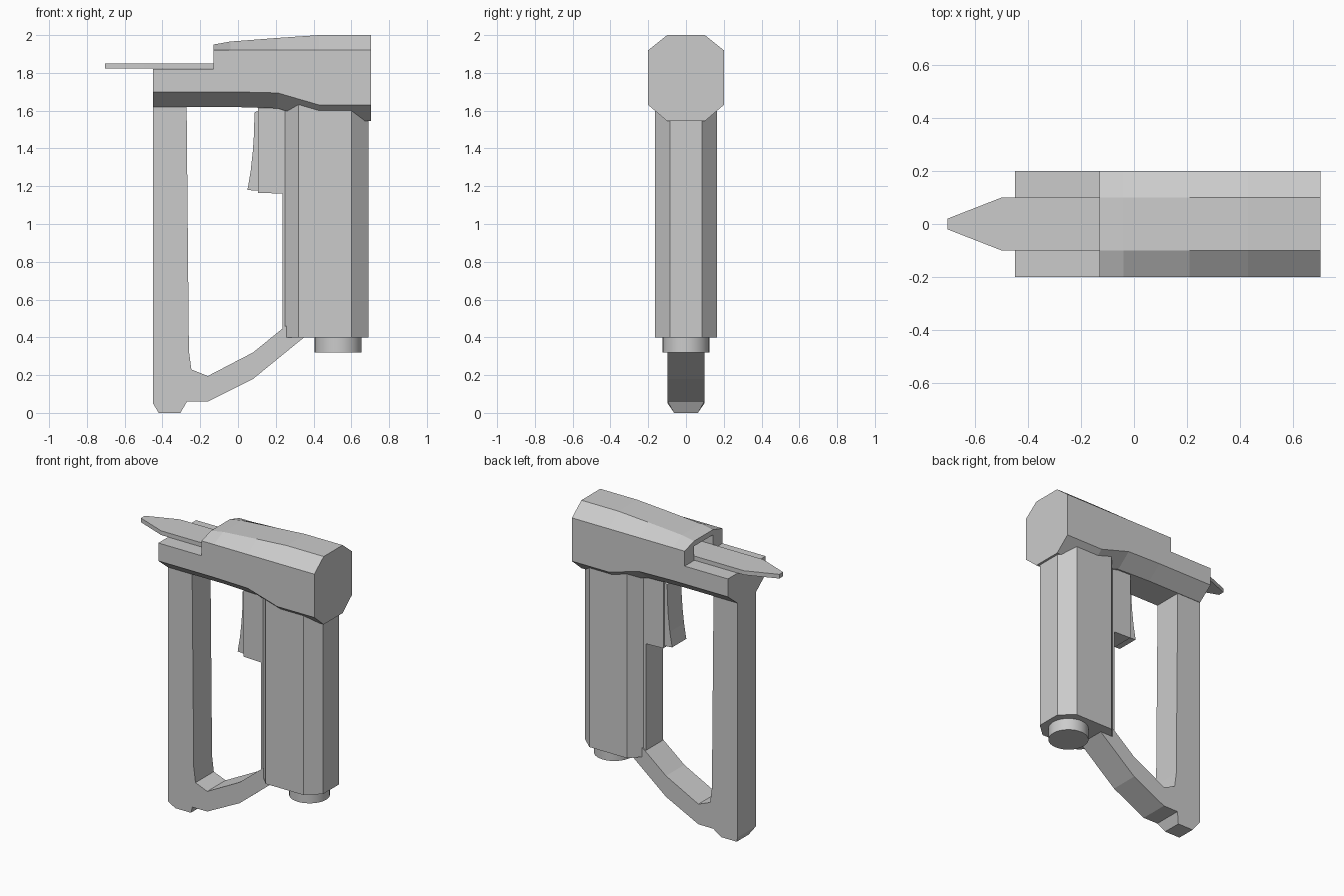
import bpy, bmesh, math

if "Cube" in bpy.data.objects:
    bpy.data.objects.remove(bpy.data.objects["Cube"])


def make_object(name, bm):
    bmesh.ops.recalc_face_normals(bm, faces=bm.faces)
    mesh = bpy.data.meshes.new(name)
    bm.to_mesh(mesh)
    bm.free()
    obj = bpy.data.objects.new(name, mesh)
    bpy.context.collection.objects.link(obj)
    return obj


def loft(name, rings):
    """Skin a series of equal-length rings and cap both ends."""
    bm = bmesh.new()
    loops = [[bm.verts.new(p) for p in ring] for ring in rings]
    n = len(loops[0])
    for a, b in zip(loops, loops[1:]):
        for i in range(n):
            j = (i + 1) % n
            bm.faces.new((a[i], a[j], b[j], b[i]))
    bm.faces.new(loops[0])
    bm.faces.new(loops[-1])
    return make_object(name, bm)


def side_profile(name, points, half):
    """Extrude an x-z outline symmetrically across y."""
    return loft(name, [[(x, y, z) for x, z in points] for y in (-half, half)])


def plan_profile(name, points, z0, z1):
    """Extrude an x-y outline vertically; points give the +y half."""
    outline = points + [(x, -y) for x, y in reversed(points)]
    return loft(name, [[(x, y, z) for x, y in outline] for z in (z0, z1)])


def section(x, bottom, low, high, top, top_half):
    half = [(0.1, bottom), (0.2, low), (0.2, high), (top_half, top)]
    return [(x, y, z) for y, z in half] + [(x, -y, z) for y, z in reversed(half)]


# Upper housing with chamfered octagonal cross-section
housing = loft("upper_housing", [
    section(-0.13, 1.62, 1.70, 1.92, 1.95, 0.1),
    section(-0.04, 1.62, 1.70, 1.92, 1.966, 0.1),
    section(0.21, 1.612, 1.694, 1.92, 1.985, 0.1),
    section(0.43, 1.545, 1.63, 1.92, 2.0, 0.1),
    section(0.705, 1.545, 1.63, 1.92, 2.0, 0.1),
])

# Pocket that receives the flat blade
pocket = plan_profile("pocket_cutter", [(-0.2, 0.1), (0.0, 0.1)], 1.821, 1.915)
pocket.hide_render = True
pocket.hide_viewport = True
cut = housing.modifiers.new("pocket", 'BOOLEAN')
cut.operation = 'DIFFERENCE'
cut.solver = 'EXACT'
cut.object = pocket

# Lower rear deck beneath the blade
loft("rear_deck", [section(x, 1.62, 1.70, 1.80, 1.82, 0.2)
                   for x in (-0.45, -0.13)])

# Flat tapered blade
plan_profile("blade", [(-0.705, 0.02), (-0.5, 0.1), (-0.01, 0.1)], 1.822, 1.85)

# Octagonal grip and its rear spine
plan_profile("grip", [(0.25, 0.09), (0.32, 0.165), (0.60, 0.165), (0.69, 0.085)],
             0.40, 1.66)
plan_profile("grip_spine", [(0.235, 0.09), (0.30, 0.09)], 0.44, 1.64)

# Round plug under the grip
bm = bmesh.new()
bmesh.ops.create_cone(bm, cap_ends=True, segments=32, radius1=0.124,
                      radius2=0.124, depth=0.12)
bmesh.ops.translate(bm, verts=bm.verts, vec=(0.53, 0, 0.38))
plug = make_object("grip_plug", bm)
for face in plug.data.polygons:
    face.use_smooth = len(face.vertices) == 4
plug.data.set_sharp_from_angle(angle=math.radians(40))

# Trigger block and curved trigger
side_profile("trigger_block", [(0.105, 1.165), (0.27, 1.16), (0.27, 1.64), (0.105, 1.64)],
             0.09)
side_profile("trigger", [
    (0.12, 1.175), (0.05, 1.18), (0.067, 1.28), (0.078, 1.38),
    (0.085, 1.48), (0.087, 1.59), (0.12, 1.605)], 0.075)

# Rear column and lower hand guard in one continuous loop
guard = side_profile("hand_guard", [
    (-0.45, 1.62), (-0.45, 0.05), (-0.42, 0.0), (-0.305, 0.0),
    (-0.27, 0.06), (-0.16, 0.06), (0.08, 0.18), (0.35, 0.40),
    (0.35, 0.53), (0.24, 0.45), (0.08, 0.32), (-0.16, 0.195),
    (-0.247, 0.23), (-0.26, 0.33), (-0.272, 1.62)], 0.097)
for v in guard.data.vertices:
    if v.co.z < 0.02:
        v.co.y *= 0.65
